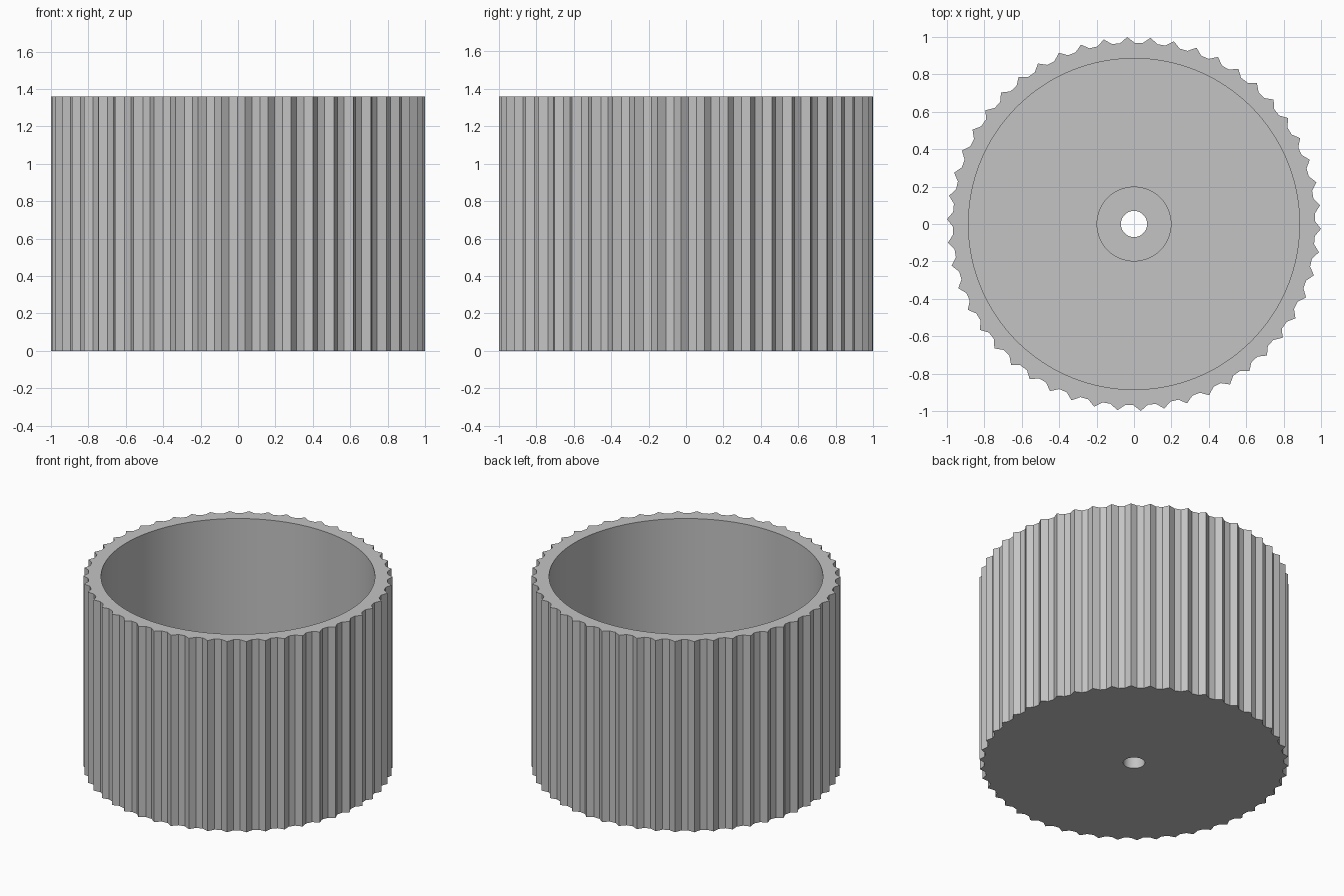
import bpy
import bmesh
from math import cos, sin, radians

TEETH = 50
PITCH = 360 / TEETH
PHASE = -1.5
HEIGHT = 1.36
FLOOR = 0.12
HUB_TOP = 0.4
BORE, HUB, INNER = 0.07, 0.2, 0.885
CREST, ROOT = 1.0, 0.969

cube = bpy.data.objects.get("Cube")
if cube:
    bpy.data.objects.remove(cube)

grey = bpy.data.materials.new("light grey")
grey.use_nodes = True
colour = (0.55, 0.55, 0.55, 1)
grey.diffuse_color = colour
grey.node_tree.nodes["Principled BSDF"].inputs["Base Color"].default_value = colour

# One tooth: a crest followed by a flat-bottomed groove
angles = [radians(PHASE + PITCH * (i + f))
          for i in range(TEETH) for f in (0, 0.32, 0.68)]


def ring_solid(name, profile):
    """Sweep a closed (radius, z) profile round z; radius None follows the teeth."""
    bm = bmesh.new()
    rings = []
    for radius, z in profile:
        ring = []
        for i, a in enumerate(angles):
            r = radius if radius else (ROOT if i % 3 else CREST)
            ring.append(bm.verts.new((r * cos(a), r * sin(a), z)))
        rings.append(ring)
    n = len(angles)
    for k, low in enumerate(rings):
        high = rings[(k + 1) % len(rings)]
        for i in range(n):
            j = (i + 1) % n
            bm.faces.new((low[i], low[j], high[j], high[i]))
    bmesh.ops.recalc_face_normals(bm, faces=bm.faces)
    mesh = bpy.data.meshes.new(name)
    bm.to_mesh(mesh)
    bm.free()
    mesh.materials.append(grey)
    obj = bpy.data.objects.new(name, mesh)
    bpy.context.collection.objects.link(obj)
    bpy.ops.object.select_all(action="DESELECT")
    obj.select_set(True)
    bpy.context.view_layer.objects.active = obj
    bpy.ops.object.shade_smooth_by_angle(angle=radians(25))
    return obj


# Ribbed cup with a thin wall and a bored floor
ring_solid("ribbed_cup", [(BORE, 0), (None, 0), (None, HEIGHT),
                          (INNER, HEIGHT), (INNER, FLOOR), (BORE, FLOOR)])

# Hub standing on the floor around the bore
ring_solid("center_hub", [(BORE, FLOOR), (HUB, FLOOR),
                          (HUB, HUB_TOP), (BORE, HUB_TOP)])
